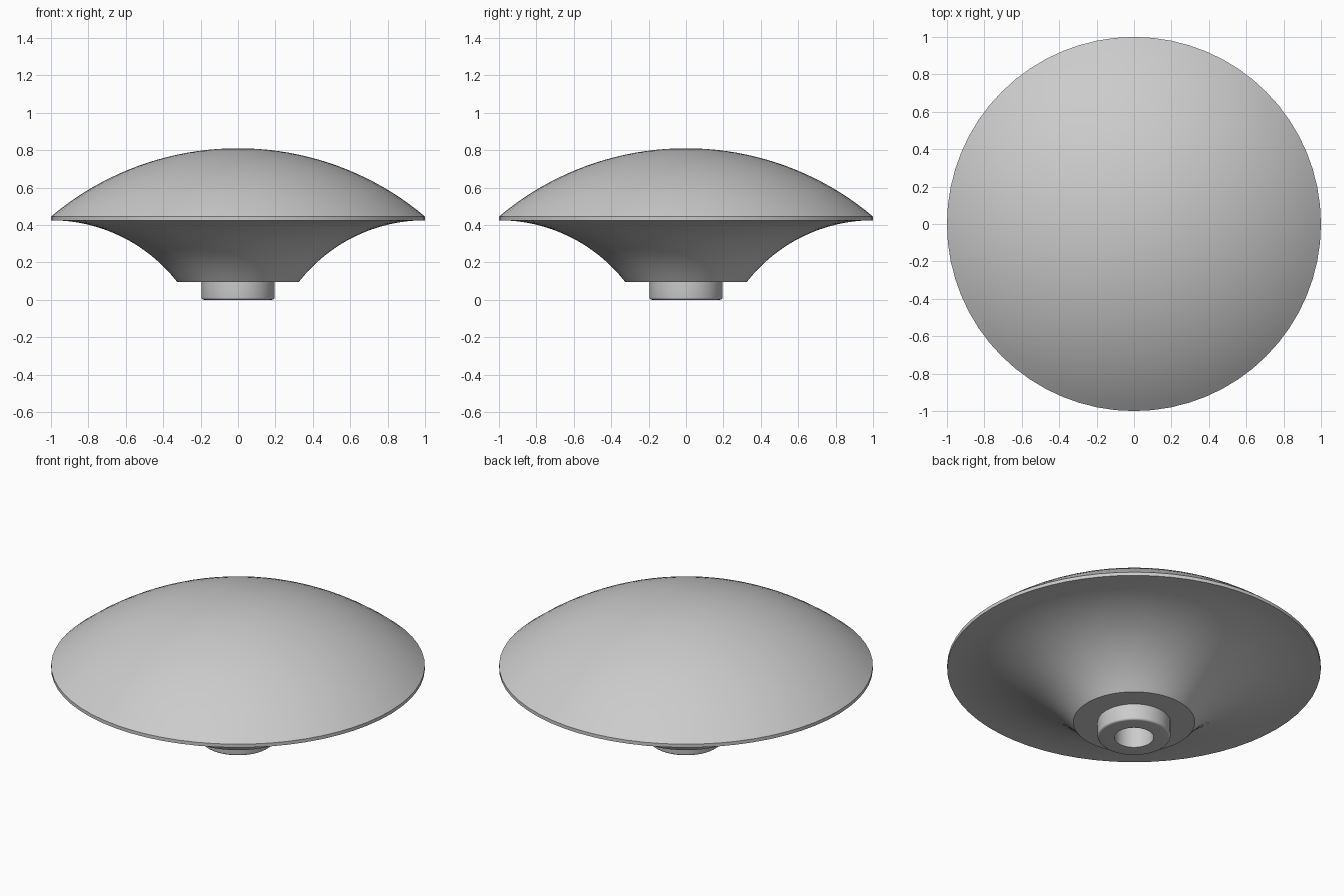
import bpy, bmesh, math

cube = bpy.data.objects.get("Cube")
if cube:
    bpy.data.objects.remove(cube, do_unlink=True)

grey = bpy.data.materials.new("plain_grey")
grey.use_nodes = True
colour = (0.6, 0.6, 0.6, 1)
grey.diffuse_color = colour
grey.node_tree.nodes["Principled BSDF"].inputs["Base Color"].default_value = colour

SEGMENTS = 64


def lathe(name, profile):
    """Spin a (radius, height) profile around z."""
    bm = bmesh.new()
    verts = [bm.verts.new((r, 0, z)) for r, z in profile]
    edges = [bm.edges.new(pair) for pair in zip(verts, verts[1:])]
    bmesh.ops.spin(bm, geom=verts + edges, cent=(0, 0, 0), axis=(0, 0, 1),
                   angle=2 * math.pi, steps=SEGMENTS)
    bmesh.ops.remove_doubles(bm, verts=bm.verts, dist=1e-4)
    bmesh.ops.recalc_face_normals(bm, faces=bm.faces)
    mesh = bpy.data.meshes.new(name)
    bm.to_mesh(mesh)
    bm.free()
    mesh.materials.append(grey)
    obj = bpy.data.objects.new(name, mesh)
    bpy.context.collection.objects.link(obj)
    bpy.ops.object.select_all(action='DESELECT')
    obj.select_set(True)
    bpy.context.view_layer.objects.active = obj
    bpy.ops.object.shade_smooth_by_angle(angle=math.radians(30))
    return obj


def arc(centre, radius, start, end, steps):
    """Points on a circular arc; angles in radians."""
    angles = [start + (end - start) * i / steps for i in range(steps + 1)]
    return [(centre[0] + radius * math.cos(a), centre[1] + radius * math.sin(a))
            for a in angles]


RIM_TOP, RIM_BOTTOM, TOP, BASE = 0.445, 0.425, 0.81, 0.095
FOOT_R, HUB_R, HOLE_R, HOLE_TOP = 0.325, 0.195, 0.105, 0.2

# Shallow spherical dome from the crown to the rim
rise = TOP - RIM_TOP
dome_r = (1 + rise ** 2) / (2 * rise)
dome = arc((0, TOP - dome_r), dome_r, math.pi / 2, math.acos(1 / dome_r), 20)
dome[0] = (0, TOP)

# Concave flare, level at the rim and steep at the foot
drop, run = RIM_BOTTOM - BASE, 1 - FOOT_R
flare_r = (run ** 2 + drop ** 2) / (2 * drop)
flare = arc((1, RIM_BOTTOM - flare_r), flare_r, math.pi / 2,
            math.pi - math.acos(run / flare_r), 16)

lathe("saucer_body", dome + flare + [(HUB_R, BASE)])

# Hub with a rounded lower edge and a blind bore
bevel = 0.012
edge = arc((HUB_R - bevel, bevel), bevel, 0, -math.pi / 2, 4)
lathe("hub", [(HUB_R, BASE)] + edge
      + [(HOLE_R, 0), (HOLE_R, HOLE_TOP), (0, HOLE_TOP)])
